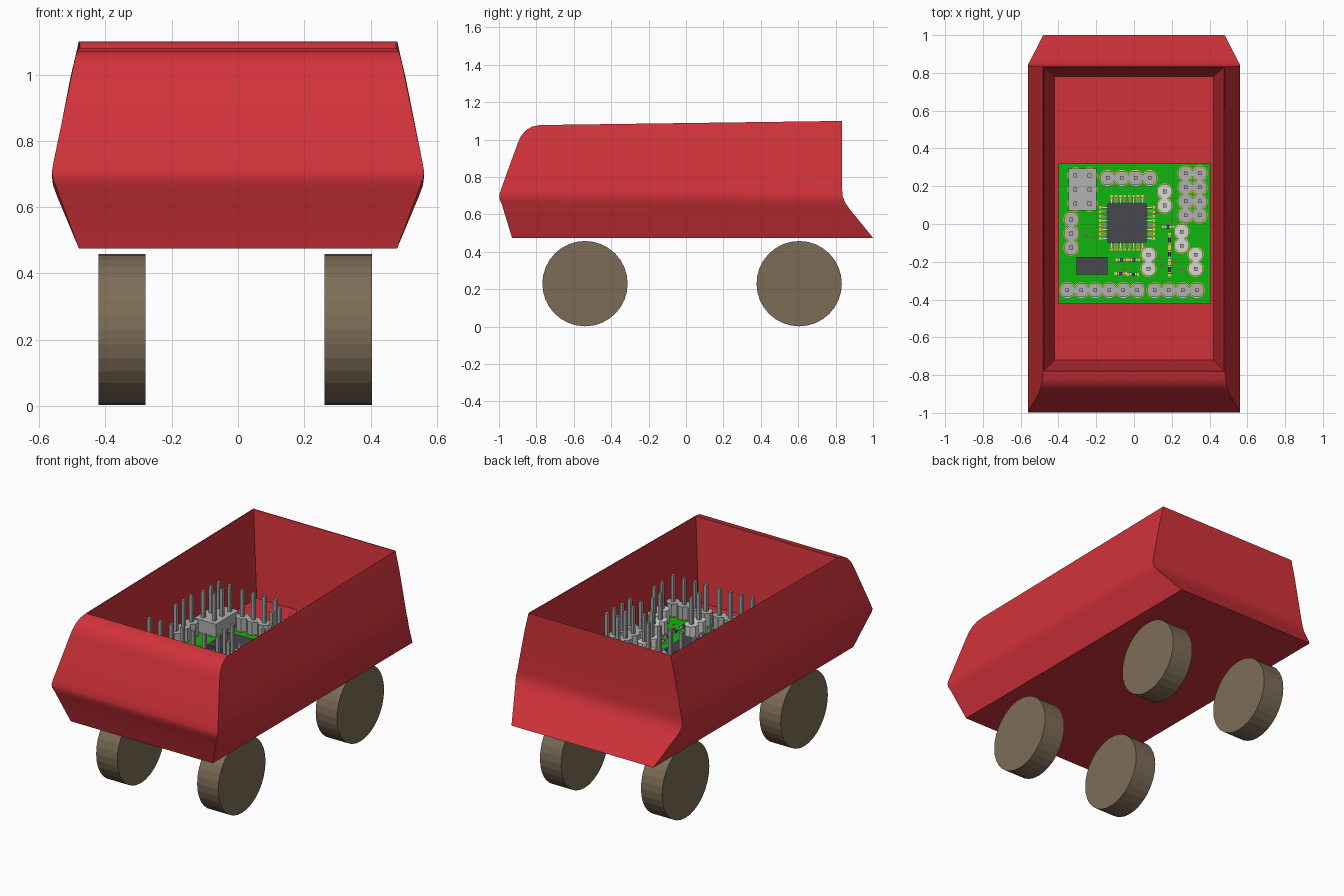
import bpy, bmesh, math
from mathutils import Matrix, Vector

if "Cube" in bpy.data.objects:
    bpy.data.objects.remove(bpy.data.objects["Cube"])


def material(name, rgb):
    m = bpy.data.materials.new(name)
    m.diffuse_color = (*rgb, 1)
    m.use_nodes = True
    m.node_tree.nodes["Principled BSDF"].inputs["Base Color"].default_value = m.diffuse_color
    return m


RED = material("body red", (0.64, 0.032, 0.042))
TAN = material("wheel tan", (0.205, 0.152, 0.095))
GREEN = material("board green", (0.005, 0.46, 0.005))
GREY = material("header grey", (0.44, 0.44, 0.44))
PALE = material("pale header grey", (0.68, 0.68, 0.68))
PIN = material("pin grey", (0.38, 0.38, 0.38))
DARK = material("chip charcoal", (0.065, 0.065, 0.075))
GOLD = material("pad gold", (0.8, 0.6, 0.05))


def make(name, bm, mat, smooth=False):
    bmesh.ops.recalc_face_normals(bm, faces=bm.faces)
    me = bpy.data.meshes.new(name)
    bm.to_mesh(me)
    bm.free()
    me.materials.append(mat)
    ob = bpy.data.objects.new(name, me)
    bpy.context.collection.objects.link(ob)
    if smooth:
        bpy.context.view_layer.objects.active = ob
        ob.select_set(True)
        bpy.ops.object.shade_smooth_by_angle(angle=math.radians(30))
        ob.select_set(False)
    return ob


def box(bm, x, y, z0, z1, sx, sy):
    m = Matrix.Translation((x, y, (z0 + z1) / 2)) @ Matrix.Diagonal((sx, sy, z1 - z0, 1))
    bmesh.ops.create_cube(bm, size=1, matrix=m)


def prism(bm, x, y, z0, z1, r, n):
    m = Matrix.Translation((x, y, (z0 + z1) / 2)) @ Matrix.Rotation(math.pi / n, 4, 'Z')
    bmesh.ops.create_cone(bm, cap_ends=True, segments=n, radius1=r, radius2=r,
                          depth=z1 - z0, matrix=m)


# Open body: rectangular rings (front y, front z, back y, back z, half width)
rings = [
    (-0.93, 0.475, 1.00, 0.475, 0.48),
    (-0.985, 0.655, 0.87, 0.635, 0.547),
    (-0.998, 0.685, 0.85, 0.665, 0.558),
    (-0.998, 0.705, 0.838, 0.695, 0.562),
    (-0.987, 0.74, 0.835, 0.73, 0.556),
    (-0.90, 0.98, 0.835, 0.99, 0.506),
    (-0.885, 1.015, 0.835, 1.02, 0.499),
    (-0.86, 1.047, 0.835, 1.05, 0.492),
    (-0.825, 1.069, 0.835, 1.075, 0.486),
    (-0.78, 1.078, 0.835, 1.10, 0.481),
    # inner tray
    (-0.777, 1.076, 0.832, 1.098, 0.477),
    (-0.72, 0.59, 0.78, 0.59, 0.42),
]
bm = bmesh.new()
loops = [[bm.verts.new(p) for p in ((-w, yf, zf), (w, yf, zf), (w, yb, zb), (-w, yb, zb))]
         for yf, zf, yb, zb, w in rings]
for a, b in zip(loops, loops[1:]):
    for i in range(4):
        j = (i + 1) % 4
        bm.faces.new((a[i], a[j], b[j], b[i]))
bm.faces.new(loops[0][::-1])
bm.faces.new(loops[-1])
make("body_tray", bm, RED, True)

# Wheels
for end, y in (("front", -0.54), ("rear", 0.605)):
    for side, x in (("left", -0.35), ("right", 0.333)):
        bm = bmesh.new()
        m = Matrix.Translation((x, y, 0.23)) @ Matrix.Rotation(math.pi / 2, 4, 'Y')
        bmesh.ops.create_cone(bm, cap_ends=True, segments=32, radius1=0.228,
                              radius2=0.228, depth=0.143, matrix=m)
        make(f"{end}_{side}_wheel", bm, TAN, False)

# Circuit board
TOP = 0.68
bm = bmesh.new()
box(bm, 0.003, -0.051, TOP - 0.047, TOP, 0.806, 0.744)
make("circuit_board", bm, GREEN)

# Pin headers: (first x, first y, columns, rows going down)
P = 0.0742
headers = [(-0.14, 0.244, 4, 1), (0.273, 0.268, 2, 4), (-0.332, 0.024, 1, 3),
           (-0.353, -0.35, 6, 1), (0.109, -0.35, 4, 1)]
square = [(-0.31, 0.257, 2, 3)]
pale = [(0.162, 0.172, 1, 2), (0.252, -0.04, 1, 2), (0.077, -0.162, 1, 2), (0.326, -0.162, 1, 2)]


def cells(group):
    return [(x + i * P, y - j * P) for x, y, nx, ny in group for i in range(nx) for j in range(ny)]


pins, pads = bmesh.new(), bmesh.new()
for name, group, mat, n, r in (("headers", headers, GREY, 8, 0.0402),
                               ("block_header", square, GREY, 4, 0.0525),
                               ("pale_headers", pale, PALE, 8, 0.0402)):
    bm = bmesh.new()
    for x, y in cells(group):
        prism(bm, x, y, TOP, TOP + 0.08, r, n)
        box(pins, x, y, 0.592, 0.922, 0.019, 0.019)
        prism(pads, x, y, TOP, TOP + 0.003, 0.043, 12)
    make(name, bm, mat)
make("header_pins", pins, PIN)

# Main chip with leads and pads on four sides, plus a small chip
CX, CY = -0.037, 0.006
leads, chips = bmesh.new(), bmesh.new()
box(chips, CX, CY, TOP + 0.005, TOP + 0.035, 0.207, 0.207)
box(chips, -0.223, -0.222, TOP, TOP + 0.04, 0.165, 0.093)
for k in range(8):
    t = (k - 3.5) * 0.0235
    for s in (-1, 1):
        box(pads, CX + t, CY + s * 0.13, TOP, TOP + 0.003, 0.015, 0.034)
        box(pads, CX + s * 0.13, CY + t, TOP, TOP + 0.003, 0.034, 0.015)
        box(leads, CX + t, CY + s * 0.118, TOP + 0.003, TOP + 0.014, 0.010, 0.036)
        box(leads, CX + s * 0.118, CY + t, TOP + 0.003, TOP + 0.014, 0.036, 0.010)

# Small surface parts: (x, y, upright)
small = [(0.188, -0.085, 1), (0.188, -0.16, 1), (0.188, -0.24, 1), (-0.065, -0.19, 0),
         (0.0, -0.19, 0), (-0.07, -0.262, 0), (-0.005, -0.267, 0), (0.18, -0.014, 0)]
for x, y, up in small:
    box(chips, x, y, TOP, TOP + 0.012, *((0.017, 0.03) if up else (0.02, 0.017)))
    for s in (-1, 1):
        dx, dy = (0, s * 0.018) if up else (s * 0.015, 0)
        box(leads, x + dx, y + dy, TOP, TOP + 0.013, *((0.018, 0.01) if up else (0.012, 0.018)))
        dx, dy = dx * 1.7, dy * 1.7
        box(pads, x + dx, y + dy, TOP, TOP + 0.003, 0.014, 0.014)
make("chips", chips, DARK)
make("chip_leads", leads, PALE)
make("gold_pads", pads, GOLD)

# Board holes showing the tray colour
bm = bmesh.new()
for x, y in ((-0.25, -0.06), (-0.21, -0.07), (0.13, -0.18), (0.15, -0.22), (0.22, -0.2),
             (-0.05, -0.24), (0.2, 0.02), (0.12, 0.06), (-0.1, -0.14), (0.25, -0.24)):
    prism(bm, x, y, TOP, TOP + 0.002, 0.007, 8)
make("board_holes", bm, RED)
